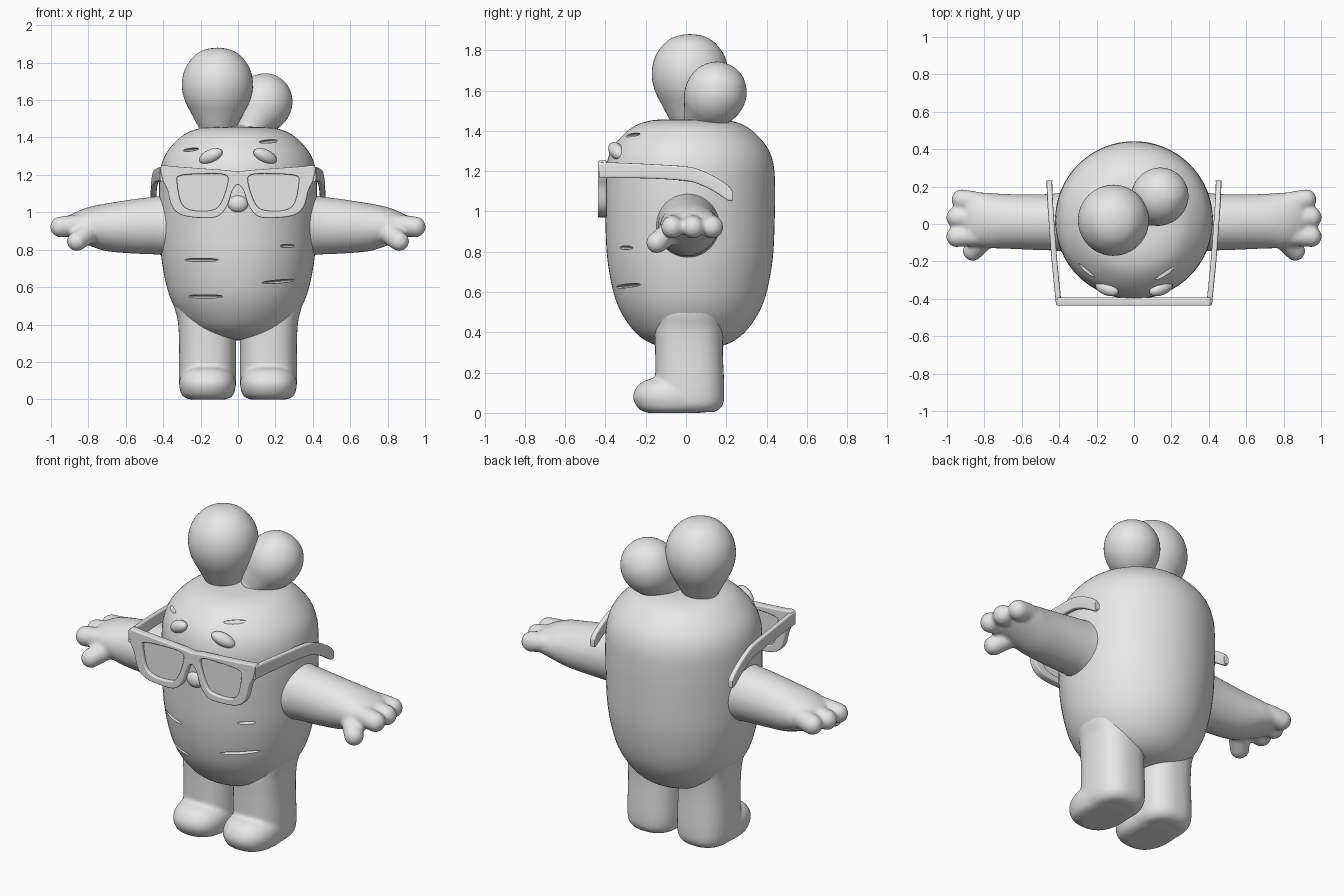
import bpy, bmesh, math
from mathutils import Vector, Matrix

if "Cube" in bpy.data.objects:
    bpy.data.objects.remove(bpy.data.objects["Cube"])

grey = bpy.data.materials.new("plain_grey")
grey.diffuse_color = (0.8, 0.8, 0.8, 1)
grey.use_nodes = True
grey.node_tree.nodes["Principled BSDF"].inputs["Base Color"].default_value = grey.diffuse_color


def spline(pts, n=5, closed=False):
    """Catmull-Rom smoothing of a list of tuples."""
    pts = [Vector(p) for p in pts]
    m, out = len(pts), []
    get = (lambda i: pts[i % m]) if closed else (lambda i: pts[max(0, min(m - 1, i))])
    for i in range(m if closed else m - 1):
        a, b, c, d = get(i - 1), get(i), get(i + 1), get(i + 2)
        for k in range(n):
            t = k / n
            out.append(0.5 * (2 * b + (c - a) * t + (2 * a - 5 * b + 4 * c - d) * t * t
                              + (3 * b - a - 3 * c + d) * t ** 3))
    return out if closed else out + [pts[-1]]


def loft(bm, rings, axis="z", power=2.0, seg=48, n=5):
    """Skin rings (t, a, b, ra, rb) of superellipse section along an axis."""
    rows = []
    for t, a, b, ra, rb in spline(rings, n):
        row = []
        for i in range(seg):
            u = 2 * math.pi * i / seg
            c, s = math.cos(u), math.sin(u)
            p = a + max(ra, 0.001) * math.copysign(abs(c) ** (2 / power), c)
            q = b + max(rb, 0.001) * math.copysign(abs(s) ** (2 / power), s)
            row.append(bm.verts.new({"x": (t, p, q), "y": (p, t, q), "z": (p, q, t)}[axis]))
        rows.append(row)
    for r0, r1 in zip(rows, rows[1:]):
        for i in range(seg):
            j = (i + 1) % seg
            bm.faces.new((r0[i], r0[j], r1[j], r1[i]))
    bm.faces.new(rows[0][::-1])
    bm.faces.new(rows[-1])


def ball(bm, loc, size, rot=None):
    mat = Matrix.Translation(loc) @ (rot or Matrix()) @ Matrix.Diagonal((*size, 1))
    bmesh.ops.create_uvsphere(bm, u_segments=24, v_segments=16, radius=1, matrix=mat)


def capsule(bm, p, q, r0, r1):
    p, q = Vector(p), Vector(q)
    for k in range(7):
        r = r0 + (r1 - r0) * k / 6
        ball(bm, p.lerp(q, k / 6), (r, r, r))


def smooth(ob, angle=40):
    bpy.ops.object.select_all(action="DESELECT")
    ob.select_set(True)
    bpy.context.view_layer.objects.active = ob
    bpy.ops.object.shade_smooth_by_angle(angle=math.radians(angle))


def finish(bm, name, mirror=False, fuse=False):
    bmesh.ops.recalc_face_normals(bm, faces=bm.faces)
    me = bpy.data.meshes.new(name)
    bm.to_mesh(me)
    bm.free()
    me.materials.append(grey)
    ob = bpy.data.objects.new(name, me)
    bpy.context.collection.objects.link(ob)
    smooth(ob)
    if fuse:  # melt overlapping volumes into one soft skin
        m = ob.modifiers.new("fuse", "REMESH")
        m.mode, m.voxel_size, m.use_smooth_shade = "VOXEL", 0.011, True
        m = ob.modifiers.new("soften", "SMOOTH")
        m.factor, m.iterations = 0.5, 5
    if mirror:
        ob.modifiers.new("mirror", "MIRROR").use_clip = False
    return ob


# Body: rounded root shape with a flat top
bm = bmesh.new()
profile = [(0.0, 0.315), (0.15, 0.33), (0.25, 0.38), (0.325, 0.47), (0.375, 0.58), (0.41, 0.76),
           (0.42, 0.95), (0.422, 1.12), (0.413, 1.24), (0.375, 1.33), (0.29, 1.415),
           (0.20, 1.45), (0.1, 1.457), (0.0, 1.458)]
loft(bm, [(z, 0, 0.02, r, r) for r, z in profile], seg=64)
body = finish(bm, "body")

# Carved creases in the body: x, z, body radius, half length, tilt
bm = bmesh.new()
for x, z, r, half, tilt in [(-0.20, 0.745, 0.408, 0.12, 0), (-0.18, 0.55, 0.364, 0.13, 0),
                            (0.22, 0.63, 0.388, 0.13, -4), (0.265, 0.82, 0.414, 0.05, 0),
                            (0.17, 1.38, 0.335, 0.065, -4), (-0.255, 1.335, 0.372, 0.055, -4)]:
    yaw = math.asin(x / r)
    rot = Matrix.Rotation(yaw, 4, "Z") @ Matrix.Rotation(math.radians(tilt), 4, "Y")
    ball(bm, (x, 0.02 - r * math.cos(yaw), z), (half, 0.028, 0.009), rot)
cutter = finish(bm, "crease_cutter")
cutter.hide_render = True
mod = body.modifiers.new("creases", "BOOLEAN")
mod.operation, mod.object, mod.solver = "DIFFERENCE", cutter, "EXACT"
bpy.context.view_layer.objects.active = body
bpy.ops.object.modifier_apply(modifier="creases")
bpy.data.objects.remove(cutter)
smooth(body)

# Top bulbs
drop = [(0.0, 0.0), (0.08, 0.0), (0.098, 0.03), (0.135, 0.1), (0.175, 0.18), (0.19, 0.265),
        (0.172, 0.35), (0.12, 0.42), (0.06, 0.452), (0.0, 0.46)]
for name, base, aim, size in [("large_leaf", (-0.11, 0.02, 1.42), (0, 0, 1), 1.0),
                              ("small_leaf", (0.05, 0.05, 1.42), (0.09, 0.10, 0.17), 0.8)]:
    bm = bmesh.new()
    loft(bm, [(z, 0, 0, r, r) for r, z in drop])
    turn = Vector(aim).to_track_quat("Z", "Y").to_matrix().to_4x4()
    bm.transform(Matrix.Translation(base) @ turn @ Matrix.Scale(size, 4))
    finish(bm, name)

# Arms with three fingers and a thumb
bm = bmesh.new()
loft(bm, [(0.30, 0.01, 0.93, 0.17, 0.175), (0.42, 0.01, 0.93, 0.153, 0.157),
          (0.55, 0.01, 0.925, 0.148, 0.146), (0.70, 0.015, 0.92, 0.146, 0.128),
          (0.80, 0.02, 0.925, 0.148, 0.102), (0.88, 0.03, 0.927, 0.135, 0.068),
          (0.92, 0.03, 0.925, 0.10, 0.04)], axis="x")
for tip, y in ((0.948, -0.068), (0.948, 0.035), (0.92, 0.13)):
    capsule(bm, (0.84, y * 0.9, 0.935), (tip, y, 0.922), 0.056, 0.056)
capsule(bm, (0.79, -0.07, 0.90), (0.862, -0.145, 0.845), 0.058, 0.053)
finish(bm, "arms", mirror=True, fuse=True)

# Legs with feet
bm = bmesh.new()
loft(bm, [(0.003, 0.163, 0.02, 0.10, 0.11), (0.02, 0.163, 0.02, 0.132, 0.148),
          (0.08, 0.163, 0.02, 0.152, 0.17), (0.30, 0.163, 0.015, 0.152, 0.168),
          (0.42, 0.165, 0.015, 0.157, 0.17), (0.52, 0.175, 0.02, 0.165, 0.165),
          (0.62, 0.16, 0.02, 0.12, 0.12)], power=2.5)
loft(bm, [(0.0, 0.163, -0.06, 0.10, 0.13), (0.02, 0.163, -0.06, 0.135, 0.175),
          (0.075, 0.163, -0.06, 0.152, 0.203), (0.125, 0.163, -0.06, 0.143, 0.187),
          (0.16, 0.163, -0.06, 0.11, 0.145), (0.18, 0.163, -0.06, 0.05, 0.07)], power=2.4)
finish(bm, "legs", mirror=True, fuse=True)

# Eyebrows
bm = bmesh.new()
ball(bm, (0.145, -0.345, 1.30), (0.07, 0.036, 0.036),
     Matrix.Rotation(0.38, 4, "Z") @ Matrix.Rotation(0.42, 4, "Y"))
finish(bm, "eyebrows", mirror=True)

# Nose
bm = bmesh.new()
ball(bm, (0, -0.395, 1.045), (0.055, 0.035, 0.045))
finish(bm, "nose")


# Glasses front and lenses from filled outlines
def plate(name, outlines, y, half, bevel):
    cu = bpy.data.curves.new(name, "CURVE")
    cu.dimensions, cu.fill_mode = "2D", "BOTH"
    cu.extrude, cu.bevel_depth, cu.offset, cu.bevel_resolution = half - bevel, bevel, -bevel, 2
    for pts in outlines:
        sp = cu.splines.new("POLY")
        sp.points.add(len(pts) - 1)
        for p, v in zip(sp.points, pts):
            p.co = (v[0], v[1], 0, 1)
        sp.use_cyclic_u = True
    cu.materials.append(grey)
    ob = bpy.data.objects.new(name, cu)
    bpy.context.collection.objects.link(ob)
    ob.location.y = y
    ob.rotation_euler.x = math.pi / 2
    bpy.ops.object.select_all(action="DESELECT")
    ob.select_set(True)
    bpy.context.view_layer.objects.active = ob
    bpy.ops.object.convert(target="MESH")
    smooth(bpy.context.object)


def flip(pts):
    return [(-x, z) for x, z in reversed(pts)]


rim = [(0.06, 1.225), (0.2, 1.235), (0.34, 1.245), (0.41, 1.247), (0.403, 1.175), (0.378, 1.12),
       (0.352, 1.03), (0.30, 0.985), (0.2, 0.97), (0.11, 0.977), (0.06, 1.03), (0.03, 1.115)]
hole = [(0.07, 1.2), (0.2, 1.205), (0.31, 1.195), (0.325, 1.16), (0.302, 1.05),
        (0.25, 1.012), (0.15, 1.01), (0.097, 1.04), (0.056, 1.15)]
outer = spline([(0, 1.217)] + rim + [(0, 1.147)] + flip(rim), 5, True)
holes = [spline(hole, 5, True), spline(flip(hole), 5, True)]
plate("glasses_frame", [outer] + holes, -0.415, 0.022, 0.006)
plate("lenses", holes, -0.412, 0.004, 0.0)

# Glasses temples, bending down behind the arms
bm = bmesh.new()
loft(bm, [(y, x, z, 0.015, h) for y, x, z, h in
          [(-0.43, 0.402, 1.205, 0.04), (-0.2, 0.425, 1.2, 0.036), (0.0, 0.44, 1.187, 0.036),
           (0.08, 0.446, 1.165, 0.037), (0.15, 0.45, 1.13, 0.038), (0.21, 0.452, 1.09, 0.037),
           (0.232, 0.452, 1.077, 0.022)]], axis="y", power=5, seg=32)
finish(bm, "glasses_temples", mirror=True)
